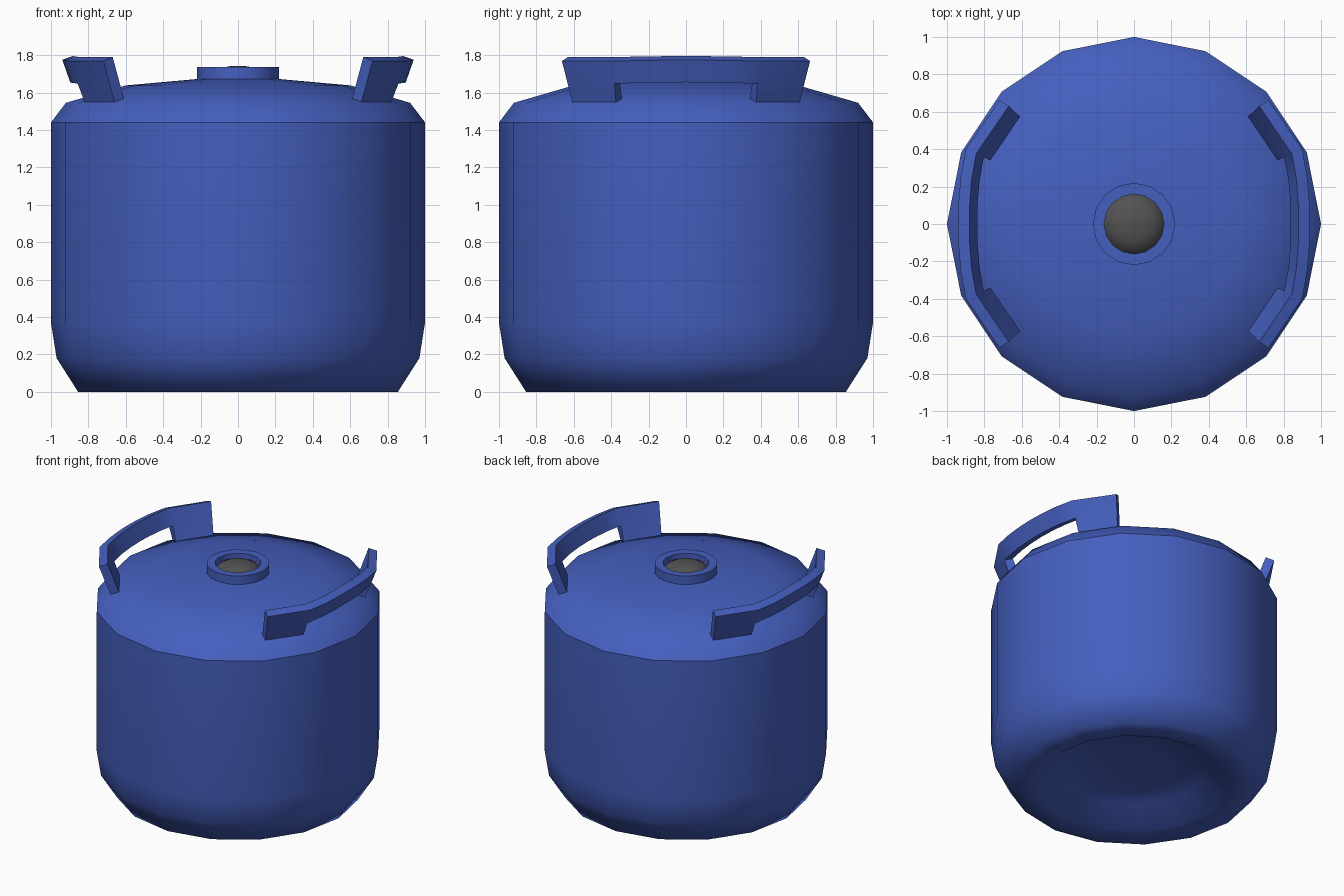
import bpy, bmesh, math

cube = bpy.data.objects.get("Cube")
if cube:
    bpy.data.objects.remove(cube)


def material(name, rgb):
    m = bpy.data.materials.new(name)
    m.use_nodes = True
    m.diffuse_color = (*rgb, 1)
    bsdf = next(n for n in m.node_tree.nodes if n.type == 'BSDF_PRINCIPLED')
    bsdf.inputs["Base Color"].default_value = (*rgb, 1)
    return m


blue = material("tank blue", (0.06, 0.115, 0.52))
grey = material("valve grey", (0.085, 0.085, 0.085))


def add_object(name, bm, mat):
    mesh = bpy.data.meshes.new(name)
    bm.to_mesh(mesh)
    bm.free()
    mesh.materials.append(mat)
    ob = bpy.data.objects.new(name, mesh)
    bpy.context.collection.objects.link(ob)
    return ob


def lathe(name, profile, mat, sharp_rings=(), sides=16):
    """Spin an (r, z) profile round z; edges lying in sharp_rings stay hard."""
    bm = bmesh.new()
    verts = [bm.verts.new((r, 0, z)) for r, z in profile]
    edges = [bm.edges.new(pair) for pair in zip(verts, verts[1:])]
    bmesh.ops.spin(bm, geom=verts + edges, cent=(0, 0, 0), axis=(0, 0, 1),
                   angle=math.tau, steps=sides)
    bmesh.ops.remove_doubles(bm, verts=bm.verts, dist=0.0005)
    bmesh.ops.recalc_face_normals(bm, faces=bm.faces)
    for f in bm.faces:
        f.smooth = True
    for e in bm.edges:
        for r, z in sharp_rings:
            if all(abs(v.co.z - z) < 0.001 and
                   abs(math.hypot(v.co.x, v.co.y) - r) < 0.001 for v in e.verts):
                e.smooth = False
    return add_object(name, bm, mat)


# Tank body with hollowed base and low domed top
lathe("tank_body", [(0, 0.15), (0.28, 0.14), (0.5, 0.12), (0.67, 0), (0.855, 0),
                    (0.97, 0.18), (1, 0.37), (1, 1.44), (0.92, 1.545),
                    (0.6, 1.638), (0.22, 1.672), (0, 1.675)],
      blue, sharp_rings=[(1, 1.44)])

# Raised collar round the valve
lathe("valve_collar", [(0.22, 1.65), (0.22, 1.737), (0.16, 1.737), (0.16, 1.66)],
      blue, sharp_rings=[(0.22, 1.737), (0.16, 1.737)])

# Rounded valve plug
lathe("valve_plug", [(0.16, 1.68), (0.14, 1.708), (0.1, 1.728), (0.05, 1.74), (0, 1.743)],
      grey)

# Handles: an outward-leaning curved sheet with a foot at each end, thickened
half = [(0.67, 0.63), (0.844, 0.375), (0.868, 0.24), (0.878, 0.12)]
path = [(x, -y) for x, y in half] + [(0.88, 0)] + half[::-1]
top, levels = 1.79, (1.79, 1.67, 1.56)
bm = bmesh.new()
grid = []
for x, y in path:
    rise = 0.006 * (1 - min(abs(y) / 0.375, 1))
    column = []
    for z in levels:
        s = 1 - 0.4 * (top - z)
        column.append(bm.verts.new((x * s, y * s, z + rise)))
    grid.append(column)
last = len(path) - 2
for i in range(last + 1):
    a, b = grid[i], grid[i + 1]
    for k in range(2 if i in (0, last) else 1):
        bm.faces.new((a[k + 1], b[k + 1], b[k], a[k]))
loose = [v for v in bm.verts if not v.link_faces]
bmesh.ops.delete(bm, geom=loose, context='VERTS')
handles = add_object("carry_handles", bm, blue)

solid = handles.modifiers.new("thickness", 'SOLIDIFY')
solid.thickness = 0.063
solid.offset = 1
solid.use_even_offset = True
handles.modifiers.new("both_sides", 'MIRROR')

bpy.ops.object.select_all(action='DESELECT')
handles.select_set(True)
bpy.context.view_layer.objects.active = handles
for mod in [m.name for m in handles.modifiers]:
    bpy.ops.object.modifier_apply(modifier=mod)
bpy.ops.object.shade_smooth_by_angle(angle=math.radians(30))
